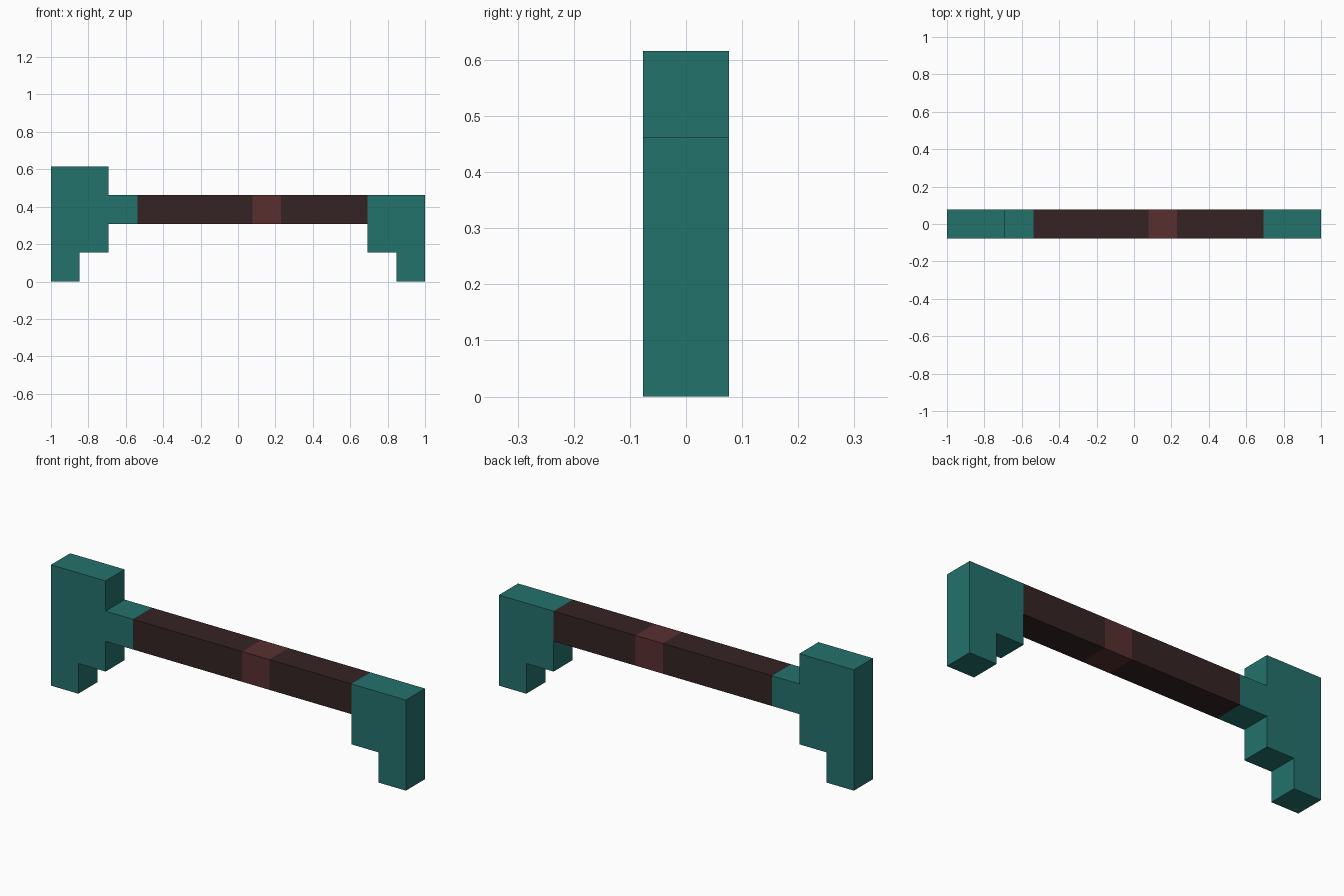
import bpy
import bmesh

cube = bpy.data.objects.get("Cube")
if cube:
    bpy.data.objects.remove(cube, do_unlink=True)

U = 2 / 13  # one block; the model is 13 blocks long and one block deep


def material(name, rgb):
    mat = bpy.data.materials.new(name)
    mat.use_nodes = True
    color = (*rgb, 1)
    mat.diffuse_color = color
    mat.node_tree.nodes["Principled BSDF"].inputs["Base Color"].default_value = color
    return mat


teal = material("teal", (0.017, 0.168, 0.150))
dark_brown = material("dark brown", (0.036, 0.017, 0.017))
red_brown = material("red brown", (0.098, 0.028, 0.028))


def slab(name, profile, mat):
    """Extrude an outline in block units (x, z) to one block of depth."""
    bm = bmesh.new()
    face = bm.faces.new([bm.verts.new(((x - 6.5) * U, -U / 2, z * U)) for x, z in profile])
    result = bmesh.ops.extrude_face_region(bm, geom=[face])
    moved = [v for v in result["geom"] if isinstance(v, bmesh.types.BMVert)]
    bmesh.ops.translate(bm, verts=moved, vec=(0, U, 0))
    bmesh.ops.recalc_face_normals(bm, faces=bm.faces)
    mesh = bpy.data.meshes.new(name)
    bm.to_mesh(mesh)
    bm.free()
    mesh.materials.append(mat)
    bpy.context.collection.objects.link(bpy.data.objects.new(name, mesh))


def bar(name, x0, x1, mat):
    slab(name, [(x0, 2), (x1, 2), (x1, 3), (x0, 3)], mat)


# Tall stepped end with its neck
slab("tall_end", [(0, 0), (1, 0), (1, 1), (2, 1), (2, 2), (3, 2),
                  (3, 3), (2, 3), (2, 4), (0, 4)], teal)

# Shaft with a band
bar("long_shaft", 3, 7, dark_brown)
bar("shaft_band", 7, 8, red_brown)
bar("short_shaft", 8, 11, dark_brown)

# Short hooked end
slab("hooked_end", [(11, 1), (12, 1), (12, 0), (13, 0), (13, 3), (11, 3)], teal)
